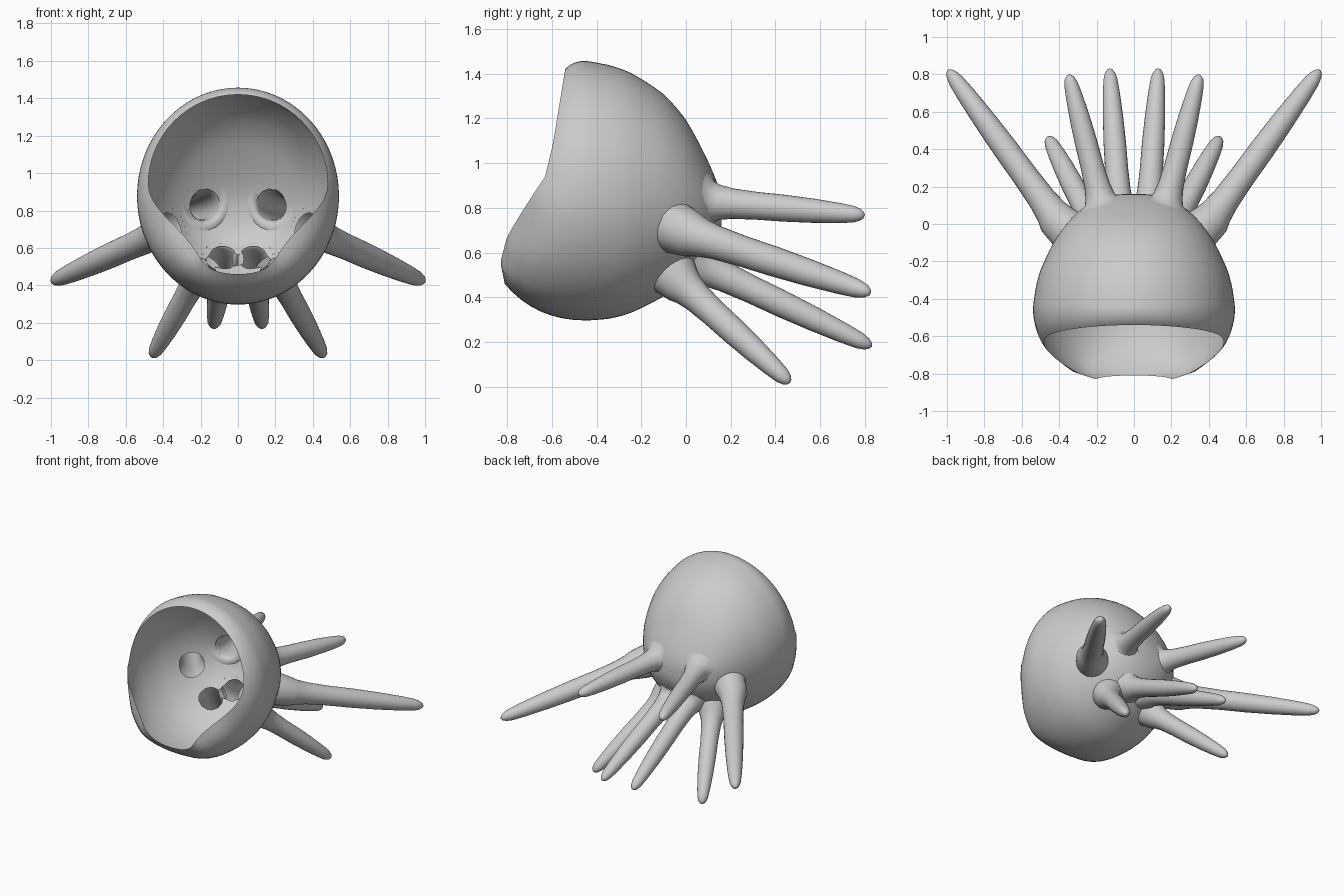
import bpy, bmesh, math
from mathutils import Vector
from mathutils.bvhtree import BVHTree

if "Cube" in bpy.data.objects:
    bpy.data.objects.remove(bpy.data.objects["Cube"])

SEG = 72


def interp(table, s):
    for (a, p), (b, q) in zip(table, table[1:]):
        if s <= b:
            return p + (q - p) * (s - a) / (b - a)
    return table[-1][1]


def bridge(bm, rings):
    for a, b in zip(rings, rings[1:]):
        n = len(a)
        for i in range(n):
            bm.faces.new((a[i], a[(i + 1) % n], b[(i + 1) % n], b[i]))


def finish(bm, name):
    bmesh.ops.recalc_face_normals(bm, faces=bm.faces)
    me = bpy.data.meshes.new(name)
    bm.to_mesh(me)
    bm.free()
    me.shade_smooth()
    ob = bpy.data.objects.new(name, me)
    bpy.context.collection.objects.link(ob)
    return ob


# Slanted rim of the opening: sine of the angle around it -> y
RIM_Y = [(-1, -.81), (-.8, -.83), (-.56, -.80), (-.3, -.725),
         (0, -.63), (.3, -.595), (1, -.54)]


def rim(a):
    s, c = math.sin(a), math.cos(a)
    x = .48 * c * (1 - (.30 * math.sin(2 * a) ** 2 if s < 0 else 0))
    return Vector((x, interp(RIM_Y, s), .94 + .48 * s))


# Back half of the bowl: y, half width, lowest z, highest z
BACK = [(-.45, .54, .297, 1.457), (-.35, .53, .30, 1.443), (-.25, .505, .325, 1.41),
        (-.1, .435, .40, 1.315), (0, .365, .475, 1.2), (.08, .285, .56, 1.05),
        (.13, .20, .64, .94), (.16, .10, .71, .85)]


def back_point(row, a):
    y, w, lo, hi = row
    return Vector((w * math.cos(a), y, (lo + hi) / 2 + (hi - lo) / 2 * math.sin(a)))


# Body bowl
bm = bmesh.new()
angles = [2 * math.pi * i / SEG for i in range(SEG)]
rings = []
for j in range(8):
    u = j / 8
    ring = []
    for a in angles:
        r, e = rim(a), back_point(BACK[0], a)
        bulge = .62 + (.33 * math.sin(2 * a) ** 2 if math.sin(a) < 0 else 0)
        c = Vector((e.x, e.y + (r.y - e.y) * bulge, e.z))
        ring.append(bm.verts.new(r * (1 - u) ** 2 + c * 2 * u * (1 - u) + e * u * u))
    rings.append(ring)
for k, row in enumerate(BACK):
    rings.append([bm.verts.new(back_point(row, a)) for a in angles])
    if k + 1 < len(BACK):
        for t in (1 / 3, 2 / 3):
            mid = [p + (q - p) * t for p, q in zip(row, BACK[k + 1])]
            rings.append([bm.verts.new(back_point(mid, a)) for a in angles])
bridge(bm, rings)
pole = bm.verts.new((0, .17, .78))
for i in range(SEG):
    bm.faces.new((rings[-1][i], rings[-1][(i + 1) % SEG], pole))
for _ in range(3):
    bmesh.ops.smooth_vert(bm, verts=[v for v in bm.verts if v.co.y > -.4],
                          factor=.5, use_axis_x=True, use_axis_y=True, use_axis_z=True)
bm.normal_update()
tree = BVHTree.FromBMesh(bm)

# Arms: name, base, tip, base flare radius, thickness factor
ARMS = [("side_arm", (.38, -.02, .695), (.995, .825, .42), .125, 1.12),
        ("lower_arm", (.20, -.04, .48), (.46, .465, .018), .115, 1),
        ("upper_arm", (.165, .08, .83), (.35, .80, .767), .12, 1),
        ("inner_arm", (.075, .03, .56), (.13, .832, .18), .105, 1)]
# Distance along arm, radius
PROFILE = [(.05, .092), (.10, .078), (.18, .068), (.32, .062), (.5, .06), (.68, .054),
           (.84, .045), (.93, .037), (.97, .027), (.99, .015)]

axes = []
for name, base, tip, flare, thick in ARMS:
    for side, tag in ((1, "right"), (-1, "left")):
        p = Vector((base[0] * side, base[1], base[2]))
        q = Vector((tip[0] * side, tip[1], tip[2]))
        d = (q - p).normalized()
        rot = d.to_track_quat('Z', 'Y')
        am = bmesh.new()
        tube = []
        for t, r in [(0, flare)] + [(t, r * thick) for t, r in PROFILE]:
            ring = []
            for i in range(24):
                b = 2 * math.pi * i / 24
                off = rot @ Vector((r * math.cos(b), r * math.sin(b), 0))
                co = p + (q - p) * t + off
                if t == 0:
                    co = tree.find_nearest(co)[0]
                ring.append(am.verts.new(co))
            tube.append(ring)
        bridge(am, tube)
        end = am.verts.new(q)
        for i in range(24):
            am.faces.new((tube[-1][i], tube[-1][(i + 1) % 24], end))
        finish(am, f"{name}_{tag}")
        axes.append((p, d, flare * .72))


def radial(co, axis):
    """Offset of a point from an arm's axis, and its distance along it."""
    along = (co - axis[0]).dot(axis[1])
    return co - axis[0] - axis[1] * along, along


# Open the bowl under each hollow arm, then round the hole edges
holes = []
for f in bm.faces:
    for axis in axes:
        off, along = radial(f.calc_center_median(), axis)
        if abs(along) < .13 and off.length < axis[2]:
            holes.append(f)
            break
bmesh.ops.delete(bm, geom=holes, context='FACES')
for v in bm.verts:
    if v.is_boundary and v.co.y > -.3:
        axis = min(axes, key=lambda x: abs(radial(v.co, x)[0].length - x[2])
                   + (9 if abs(radial(v.co, x)[1]) > .15 else 0))
        off, _ = radial(v.co, axis)
        target = v.co + off.normalized() * (axis[2] - off.length)
        v.co = tree.find_nearest(target)[0]
finish(bm, "body_bowl")
